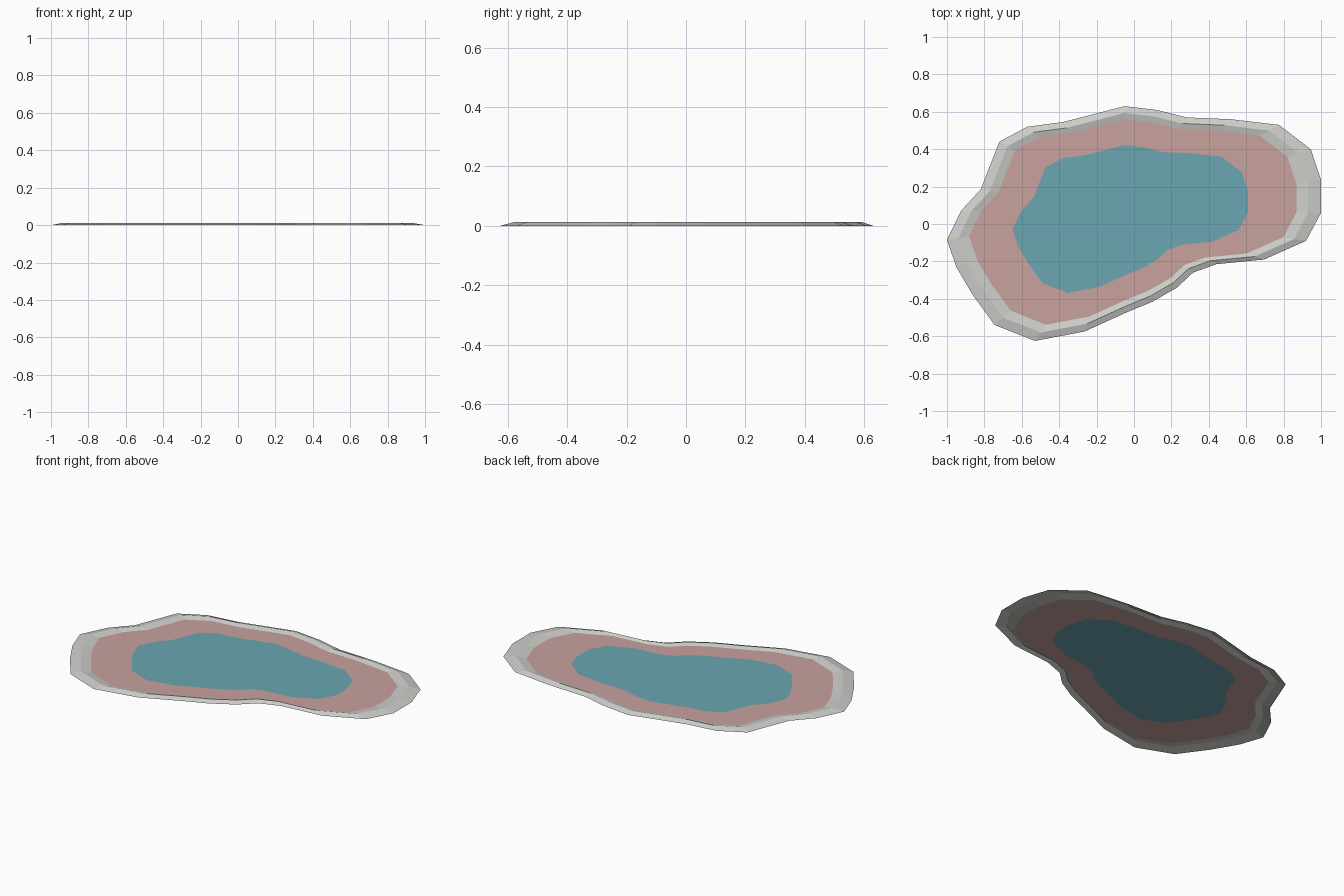
import bpy, bmesh

if "Cube" in bpy.data.objects:
    bpy.data.objects.remove(bpy.data.objects["Cube"])

# Outer shoreline, clockwise as seen from above
OUTLINE = [
    (-0.05, 0.63), (0.12, 0.61), (0.28, 0.57), (0.52, 0.56), (0.775, 0.53),
    (0.945, 0.40), (1.0, 0.235), (1.0, 0.06), (0.92, -0.09), (0.695, -0.19),
    (0.44, -0.215), (0.315, -0.26), (0.23, -0.34), (0.10, -0.415),
    (-0.045, -0.475), (-0.265, -0.575), (-0.53, -0.625), (-0.745, -0.54),
    (-0.865, -0.375), (-0.95, -0.23), (-1.0, -0.085), (-0.925, 0.07),
    (-0.82, 0.185), (-0.72, 0.44), (-0.57, 0.52), (-0.38, 0.545)]
CENTRE = (-0.054, 0.068)  # point the inner rings shrink towards


def material(name, rgb):
    m = bpy.data.materials.new(name)
    m.diffuse_color = (*rgb, 1)
    m.use_nodes = True
    m.node_tree.nodes["Principled BSDF"].inputs["Base Color"].default_value = m.diffuse_color
    return m


def ring(bm, scale, z):
    cx, cy = CENTRE
    return [bm.verts.new((cx + (x - cx) * scale, cy + (y - cy) * scale, z))
            for x, y in OUTLINE]


def part(name, mat, rings, fill=False):
    """Bridge a series of (scale, z) rings; optionally fill the last one."""
    bm = bmesh.new()
    loops = [ring(bm, s, z) for s, z in rings]
    n = len(OUTLINE)
    for a, b in zip(loops, loops[1:]):
        for i in range(n):
            j = (i + 1) % n
            bm.faces.new((a[j], a[i], b[i], b[j]))
    if fill:
        f = bm.faces.new(list(reversed(loops[-1])))
        bmesh.ops.triangulate(bm, faces=[f])
    for f in bm.faces:
        f.normal_update()
        if f.normal.z < 0:
            f.normal_flip()
    me = bpy.data.meshes.new(name)
    bm.to_mesh(me)
    bm.free()
    me.materials.append(mat)
    ob = bpy.data.objects.new(name, me)
    bpy.context.collection.objects.link(ob)
    return ob


# Raised stone rim, flat shallow band, and deep centre
part("stone_rim", material("pale grey", (0.62, 0.62, 0.60)),
     [(1.0, 0.0), (0.935, 0.012), (0.875, 0.003)])
part("shallow_band", material("dusty pink", (0.58, 0.36, 0.345)),
     [(0.875, 0.003), (0.63, 0.003)])
part("deep_centre", material("teal", (0.145, 0.38, 0.445)),
     [(0.63, 0.003)], fill=True)
